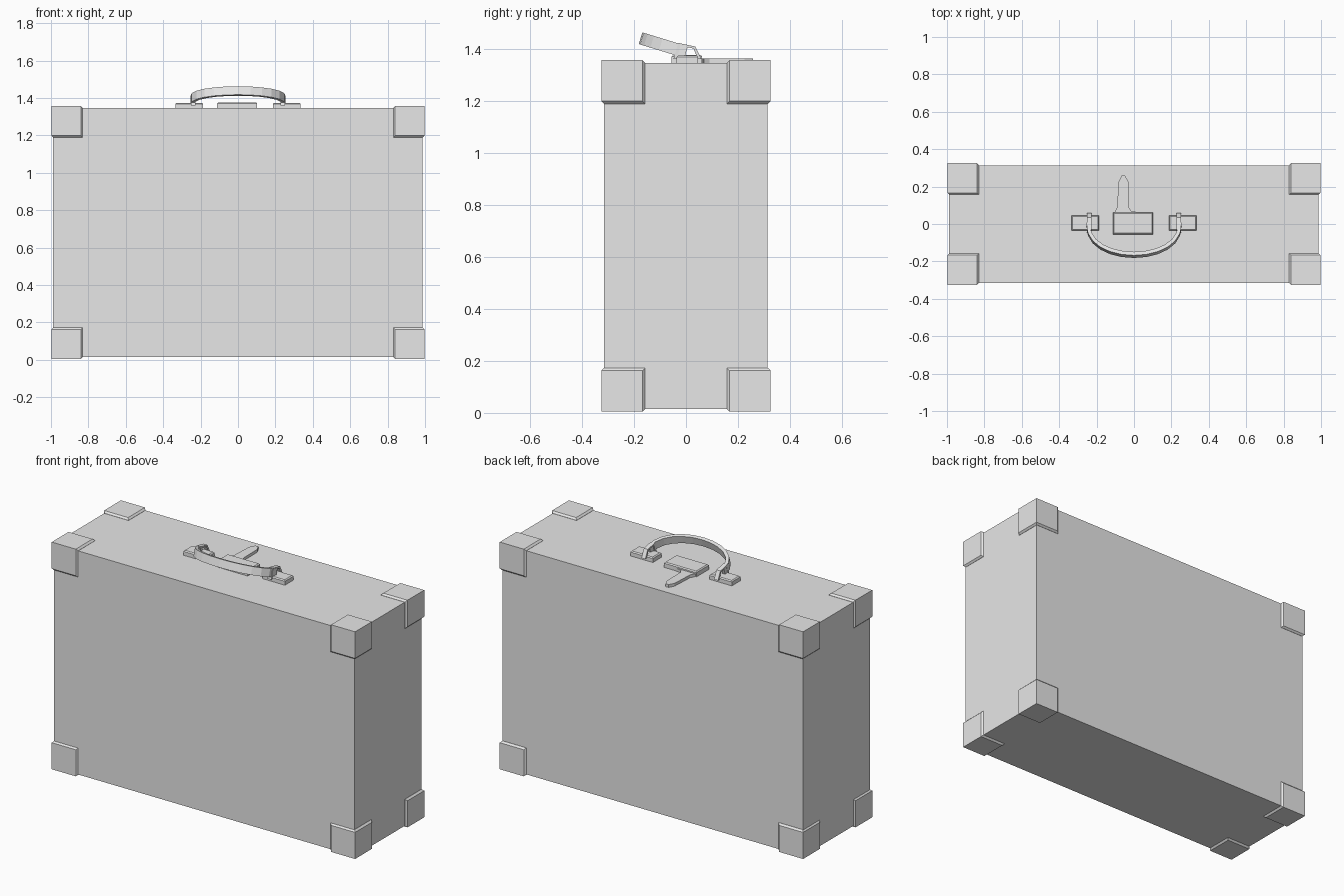
import bpy, bmesh, math
from mathutils import Vector, Matrix

cube = bpy.data.objects.get("Cube")
if cube:
    bpy.data.objects.remove(cube, do_unlink=True)

grey = bpy.data.materials.new("plain grey")
grey.use_nodes = True
colour = (0.8, 0.8, 0.8, 1)
grey.diffuse_color = colour
grey.node_tree.nodes["Principled BSDF"].inputs["Base Color"].default_value = colour


def finish(name, bm):
    bmesh.ops.recalc_face_normals(bm, faces=bm.faces)
    mesh = bpy.data.meshes.new(name)
    bm.to_mesh(mesh)
    bm.free()
    mesh.materials.append(grey)
    obj = bpy.data.objects.new(name, mesh)
    bpy.context.collection.objects.link(obj)
    return obj


def box(low, high):
    bm = bmesh.new()
    low, high = Vector(low), Vector(high)
    bmesh.ops.create_cube(bm, size=1, matrix=Matrix.Translation((low + high) / 2)
                          @ Matrix.Diagonal((*(high - low), 1)))
    return bm


def chamfer_top(bm, top, size):
    edges = [e for e in bm.edges if all(v.co.z > top - 0.001 for v in e.verts)]
    bmesh.ops.bevel(bm, geom=edges, offset=size, segments=1, affect='EDGES')


def prism(name, outline, low, high, place):
    """Extrude a flat outline between two depths; place maps (u, v, depth) to space."""
    bm = bmesh.new()
    rings = [[bm.verts.new(place(u, v, d)) for u, v in outline] for d in (low, high)]
    count = len(outline)
    for i in range(count):
        j = (i + 1) % count
        bm.faces.new((rings[0][i], rings[0][j], rings[1][j], rings[1][i]))
    for ring in rings:
        bm.faces.new(ring)
    return finish(name, bm)


# Case body
BASE, TOP = 0.015, 1.345
finish("case_body", box((-0.99, -0.316, BASE), (0.987, 0.314, TOP)))

# Corner caps, with sloped lips where they meet the case
for sx, side in ((-1, "right"), (1, "left")):
    for sy, end in ((-1, "front"), (1, "back")):
        for sz, level in ((-1, "bottom"), (1, "top")):
            sign = (sx, sy, sz)
            outer = Vector((sx * 0.998, sy * 0.325, 0.005 if sz < 0 else 1.356))
            inner = outer - Vector(sign) * 0.168
            low = [min(a, b) for a, b in zip(outer, inner)]
            high = [max(a, b) for a, b in zip(outer, inner)]
            bm = box(low, high)
            bm.normal_update()
            lips = []
            for e in bm.edges:
                faces_out = [f.normal.dot(Vector(sign)) > 0 for f in e.link_faces]
                if faces_out[0] != faces_out[1]:
                    lips.append(e)
            bmesh.ops.bevel(bm, geom=lips, offset=0.01, segments=1, affect='EDGES')
            finish(f"corner_cap_{level}_{end}_{side}", bm)

# Lock plate and its hasp
bm = box((-0.112, -0.055, TOP - 0.01), (0.102, 0.062, 1.376))
chamfer_top(bm, 1.376, 0.006)
finish("lock_plate", bm)
hasp = [(-0.112, 0.05), (0.06, 0.055), (-0.015, 0.07), (-0.028, 0.09), (-0.03, 0.225),
        (-0.047, 0.258), (-0.066, 0.258), (-0.083, 0.225), (-0.09, 0.09), (-0.1, 0.07)]
prism("lock_hasp", hasp, TOP - 0.01, 1.362, lambda u, v, d: (u, v, d))

# Handle mounts and the open rings that hold the handle
ring_outer = [(-0.048, 1.36), (-0.03, 1.422), (0.036, 1.408), (0.06, 1.36)]
ring_inner = [(-0.034, 1.36), (-0.022, 1.412), (0.029, 1.4), (0.046, 1.36)]
for s, side in ((-1, "right"), (1, "left")):
    x = s * 0.26
    bm = box((x - 0.074, -0.036, TOP - 0.01), (x + 0.074, 0.046, 1.374))
    chamfer_top(bm, 1.374, 0.006)
    finish(f"handle_mount_{side}", bm)
    prism(f"handle_ring_{side}", ring_outer + ring_inner[::-1], s * 0.226, s * 0.252,
          lambda u, v, d: (d, u, v))

# Handle: a curved strap whose plane rises toward the front
tilt = math.radians(17)
along = Vector((0, -math.cos(tilt), math.sin(tilt)))
across = Vector((0, math.sin(tilt), math.cos(tilt)))
origin = Vector((0, 0, 1.385))


def arc(rx, ry, steps=12):
    pts = []
    for i in range(steps + 1):
        a = math.pi * i / steps
        pts.append((rx * math.cos(a), ry * math.sin(a) ** 0.85))
    return pts


strap = arc(0.255, 0.183) + arc(0.236, 0.163)[::-1]
prism("handle", strap, -0.022, 0.025,
      lambda u, v, d: origin + Vector((u, 0, 0)) + along * v + across * d)
